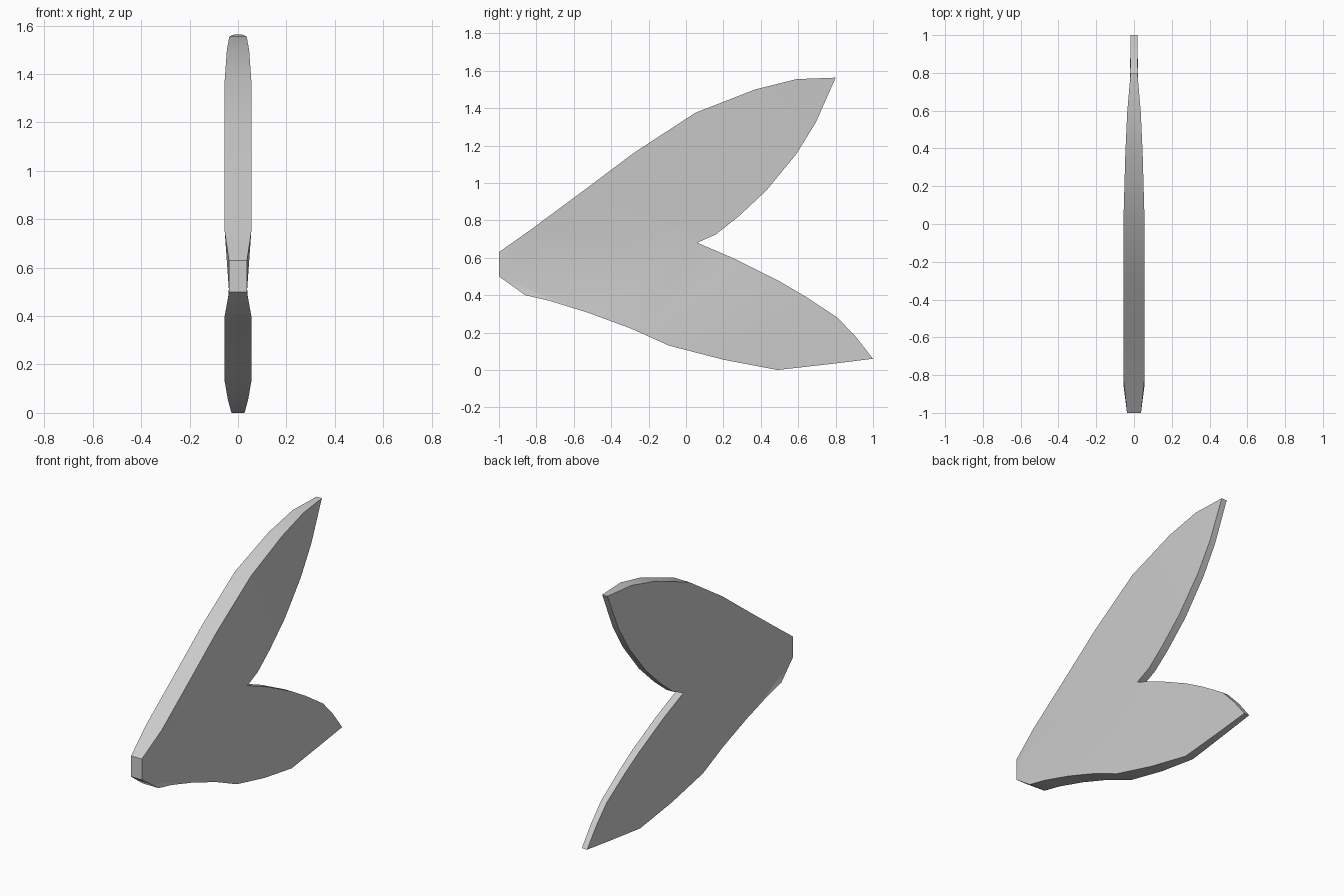
import bpy
import bmesh

if "Cube" in bpy.data.objects:
    bpy.data.objects.remove(bpy.data.objects["Cube"], do_unlink=True)

# Plain grey for the whole fin
grey = bpy.data.materials.new("light_grey")
grey.use_nodes = True
colour = (0.6, 0.6, 0.6, 1)
grey.diffuse_color = colour
grey.node_tree.nodes["Principled BSDF"].inputs["Base Color"].default_value = colour

# Outline points: (y, z, half thickness)
T, E = 0.055, 0.024
nose = [(-1, .5, .037), (-1, .63, .037)]
upper_outer = [(-.83, .75, T), (-.56, .95, T), (-.28, 1.16, T), (.05, 1.375, T),
               (.37, 1.5, .046), (.59, 1.555, .036)]
upper_tip = (.8, 1.563, .018)
upper_inner = [(.16, .725, E), (.28, .82, E), (.43, .96, E),
               (.59, 1.155, .022), (.695, 1.325, .02)]
notch = (.06, .68, E)
lower_inner = [(.26, .595, E), (.49, .48, E), (.635, .395, .022),
               (.81, .28, .02), (.91, .175, .019)]
lower_tip = (1, .06, .018)
lower_outer = [(-.52, .305, T), (-.29, .22, T), (-.09, .13, T),
               (.2, .055, .042), (.49, 0, .027), (.8, .035, .021)]
chin = [(-.73, .37, T), (-.86, .4, T)]

bm = bmesh.new()
pairs = {}


def pair(point):
    """Right and left vertices of one outline point."""
    if point not in pairs:
        y, z, half = point
        pairs[point] = [bm.verts.new((s * half, y, z)) for s in (-1, 1)]
    return pairs[point]


def both_sides(points):
    for side in (0, 1):
        bm.faces.new([pair(p)[side] for p in points])


# Each lobe is a row of strips from its thick outer edge to its thin inner edge
for outer, inner, tip in ((upper_outer, upper_inner, upper_tip),
                          (lower_outer, lower_inner, lower_tip)):
    a, b = outer, [notch] + inner
    for i in range(len(a) - 1):
        both_sides([a[i], a[i + 1], b[i + 1], b[i]])
    both_sides([a[-1], tip, b[-1]])

# Root of the fin between the lobes
both_sides(nose + [upper_outer[0], notch])
both_sides([nose[0], notch, lower_outer[0]] + chin)

# Rim all the way around
loop = (nose + upper_outer + [upper_tip] + upper_inner[::-1] + [notch]
        + lower_inner + [lower_tip] + lower_outer[::-1] + chin)
for p, q in zip(loop, loop[1:] + loop[:1]):
    bm.faces.new(pair(p) + pair(q)[::-1])

bmesh.ops.triangulate(bm, faces=[f for f in bm.faces if len(f.verts) > 3])
bmesh.ops.recalc_face_normals(bm, faces=bm.faces)
mesh = bpy.data.meshes.new("tail_fin")
bm.to_mesh(mesh)
bm.free()
mesh.materials.append(grey)
fin = bpy.data.objects.new("tail_fin", mesh)
bpy.context.collection.objects.link(fin)

bpy.ops.object.select_all(action="DESELECT")
fin.select_set(True)
bpy.context.view_layer.objects.active = fin
bpy.ops.object.shade_smooth_by_angle(angle=0.4)
